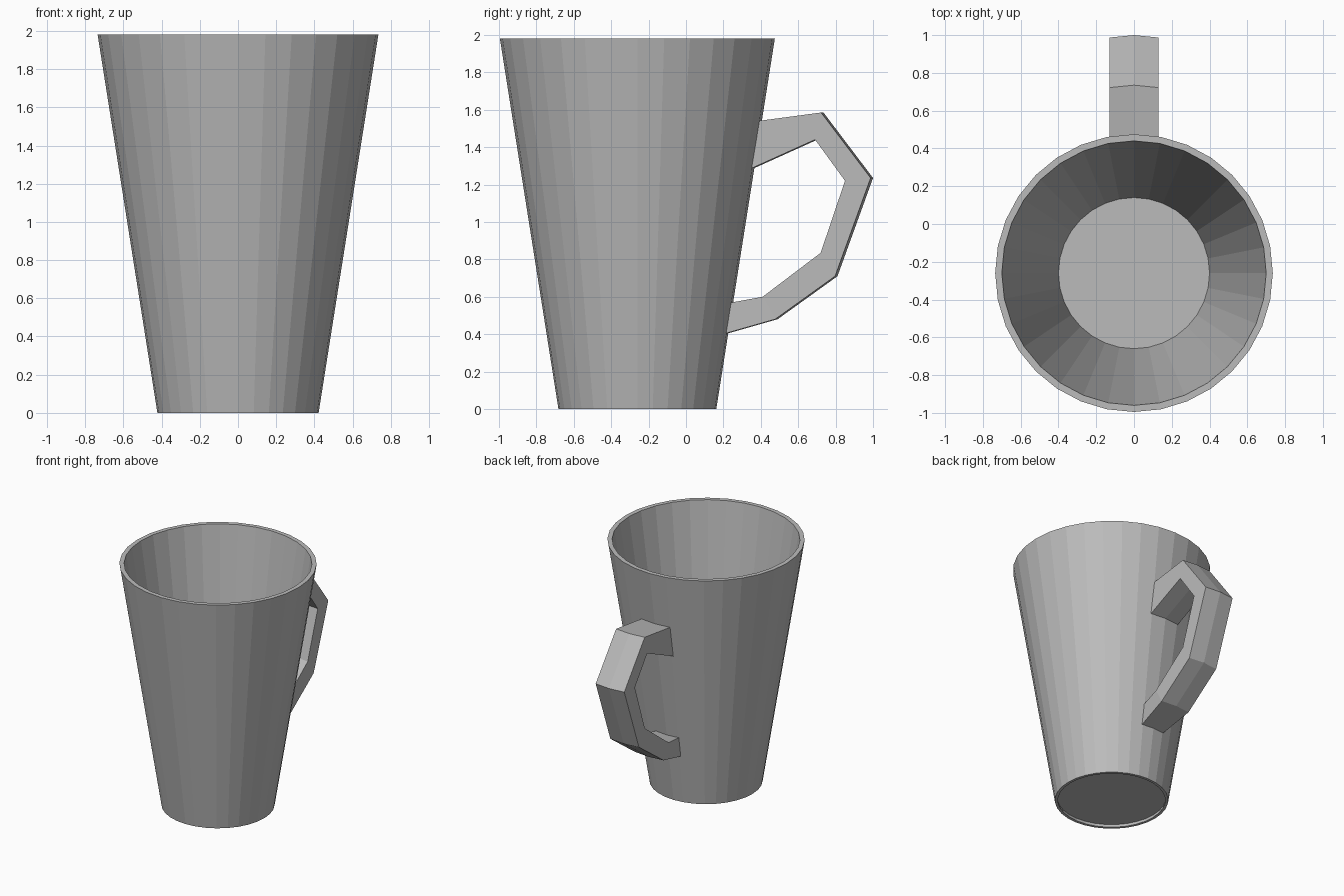
import bpy, bmesh, math

cube = bpy.data.objects.get("Cube")
if cube:
    bpy.data.objects.remove(cube)

grey = bpy.data.materials.new("plain_grey")
grey.use_nodes = True
colour = (0.5, 0.5, 0.5, 1)
grey.diffuse_color = colour
grey.node_tree.nodes["Principled BSDF"].inputs["Base Color"].default_value = colour

SIDES = 32
CENTRE_Y = -0.26


def finish(name, bm):
    bmesh.ops.recalc_face_normals(bm, faces=bm.faces[:])
    mesh = bpy.data.meshes.new(name)
    bm.to_mesh(mesh)
    bm.free()
    mesh.materials.append(grey)
    obj = bpy.data.objects.new(name, mesh)
    bpy.context.collection.objects.link(obj)
    return obj


def bridge(bm, rings):
    """Skin consecutive closed rings and cap both ends."""
    for a, b in zip(rings, rings[1:]):
        n = len(a)
        for i in range(n):
            j = (i + 1) % n
            bm.faces.new((a[i], a[j], b[j], b[i]))
    bm.faces.new(rings[0])
    bm.faces.new(rings[-1])


# Tapered cup: recessed underside, foot ring, outer wall, rim, inner wall, floor
bm = bmesh.new()
profile = [(0.405, 0.025), (0.4, 0), (0.422, 0), (0.735, 1.98), (0.70, 1.98), (0.40, 0.05)]
rings = []
for r, z in profile:
    ring = []
    for i in range(SIDES):
        a = math.tau * i / SIDES
        ring.append(bm.verts.new((r * math.cos(a), CENTRE_Y + r * math.sin(a), z)))
    rings.append(ring)
bridge(bm, rings)
finish("cup", bm)

# Angular handle, two cup facets wide, with a slight ridge down the middle
# Each station: outer y, outer z, inner y, inner z, half width
stations = [
    (0.385, 1.538, 0.335, 1.28, 0.13),
    (0.735, 1.585, 0.69, 1.44, 0.13),
    (1.0, 1.235, 0.85, 1.22, 0.13),
    (0.81, 0.71, 0.72, 0.835, 0.13),
    (0.49, 0.48, 0.41, 0.60, 0.13),
    (0.21, 0.40, 0.22, 0.565, 0.10),
]
RIDGE = 0.013
bm = bmesh.new()
rings = []
for oy, oz, iy, iz, w in stations:
    section = [(-w, oy - RIDGE, oz), (0, oy, oz), (w, oy - RIDGE, oz),
               (w, iy, iz), (0, iy + RIDGE, iz), (-w, iy, iz)]
    rings.append([bm.verts.new(p) for p in section])
bridge(bm, rings)
finish("handle", bm)
